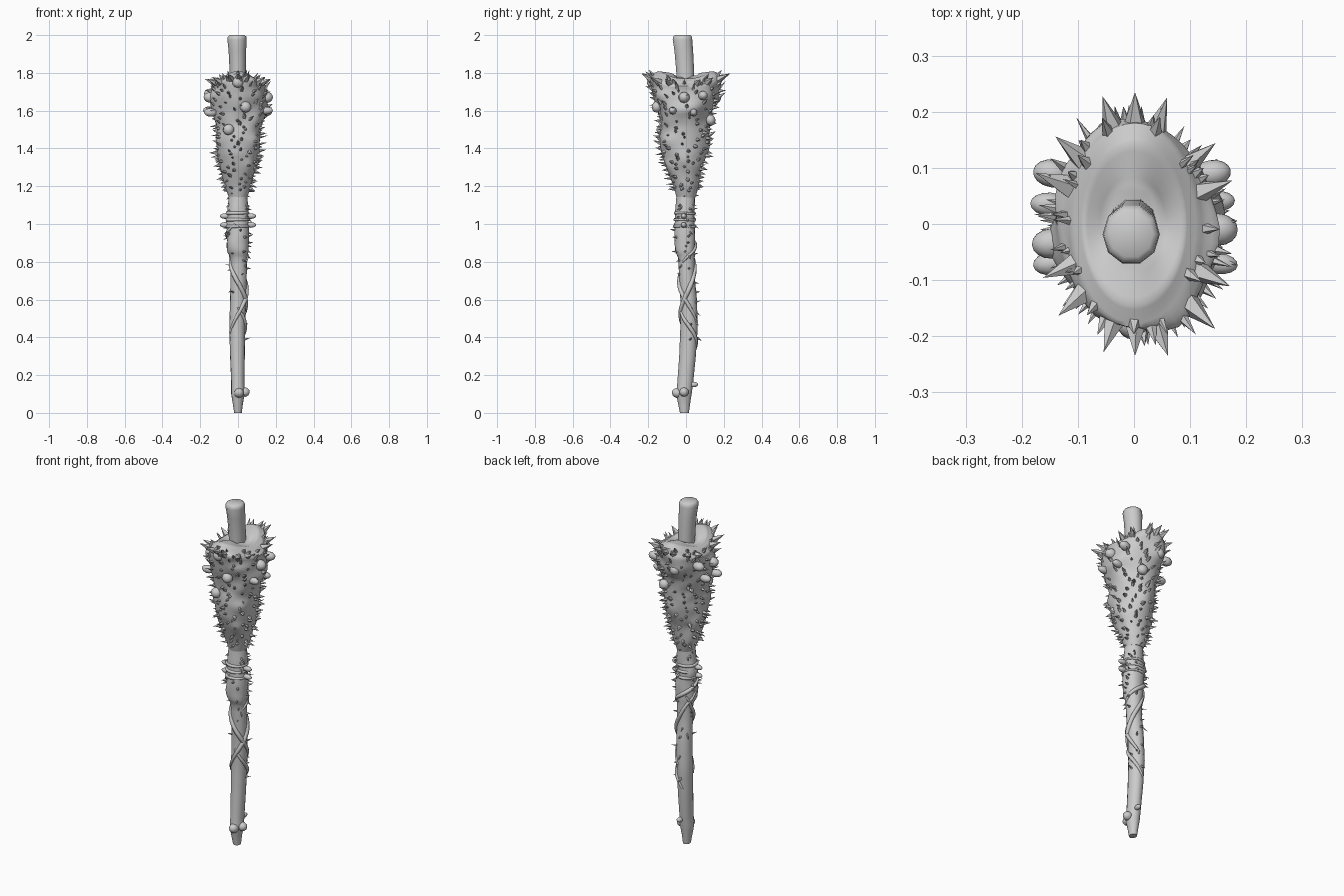
import bpy, bmesh, math, random
from mathutils import Vector

if "Cube" in bpy.data.objects:
    bpy.data.objects.remove(bpy.data.objects["Cube"])

random.seed(7)

# profiles: z, x min, x max, y min, y max
HANDLE = [(0, -.02, .02, -.032, .015), (.05, -.028, .026, -.042, .022), (.1, -.036, .036, -.052, .03),
          (.16, -.036, .034, -.046, .038), (.3, -.042, .036, -.036, .052), (.45, -.046, .038, -.03, .062),
          (.6, -.042, .044, -.03, .058), (.72, -.04, .046, -.036, .046), (.82, -.04, .048, -.042, .046),
          (.86, -.054, .055, -.058, .048), (.93, -.058, .058, -.062, .048), (1.0, -.057, .057, -.06, .046),
          (1.07, -.056, .056, -.056, .045), (1.16, -.048, .048, -.05, .047), (1.25, -.05, .05, -.05, .05)]
HEAD = [(1.14, -.047, .048, -.05, .05), (1.2, -.072, .07, -.066, .068), (1.3, -.098, .096, -.105, .085),
        (1.37, -.108, .11, -.13, .108), (1.45, -.112, .116, -.14, .122), (1.52, -.118, .122, -.138, .13),
        (1.6, -.136, .144, -.15, .138), (1.68, -.14, .146, -.178, .165), (1.74, -.134, .138, -.196, .185),
        (1.77, -.112, .115, -.185, .18), (1.785, -.09, .09, -.145, .145), (1.775, -.055, .05, -.075, .07)]
STUMP = [(1.7, -.045, .042, -.048, .048), (1.82, -.045, .042, -.055, .045), (1.92, -.05, .043, -.064, .04),
         (1.975, -.056, .046, -.073, .036), (1.992, -.054, .044, -.071, .034), (2.0, -.044, .034, -.06, .024)]


def row(profile, t):
    # smooth interpolation by row index
    i = max(0, min(len(profile) - 2, int(t)))
    f = min(1, t - i)
    return [a + (b - a) * f for a, b in zip(profile[i], profile[i + 1])]


def at_height(profile, z):
    for i in range(len(profile) - 1):
        a, b = profile[i], profile[i + 1]
        if a[0] <= z <= b[0]:
            return i + (z - a[0]) / (b[0] - a[0])
    return len(profile) - 1


def point(profile, t, a, bumps=(), saddle=0):
    z, x0, x1, y0, y1 = row(profile, t)
    c, s = math.cos(a), math.sin(a)
    k = 1
    for bt, ba, amp, w in bumps:
        d = (a - ba + math.pi) % (2 * math.pi) - math.pi
        k += amp * math.exp(-(d / .32) ** 2 - ((t - bt) / w) ** 2)
    if saddle and z > 1.7:
        z += saddle * (s * s - .4) * min(1, (z - 1.7) / .06)
    return Vector(((x0 + x1) / 2 + (x1 - x0) / 2 * c * k,
                   (y0 + y1) / 2 + (y1 - y0) / 2 * s * k, z))


def finish(name, bm, smooth=True):
    bmesh.ops.recalc_face_normals(bm, faces=bm.faces)
    me = bpy.data.meshes.new(name)
    bm.to_mesh(me)
    bm.free()
    ob = bpy.data.objects.new(name, me)
    bpy.context.collection.objects.link(ob)
    if smooth:
        bpy.ops.object.select_all(action='DESELECT')
        ob.select_set(True)
        bpy.context.view_layer.objects.active = ob
        bpy.ops.object.shade_smooth_by_angle(angle=math.radians(50))
    return ob


def loft(name, profile, sides, steps, bumps=(), saddle=0):
    bm = bmesh.new()
    n = (len(profile) - 1) * steps
    rings = [[bm.verts.new(point(profile, i / steps, 2 * math.pi * j / sides, bumps, saddle))
              for j in range(sides)] for i in range(n + 1)]
    for r, q in zip(rings, rings[1:]):
        for j in range(sides):
            k = (j + 1) % sides
            bm.faces.new((r[j], r[k], q[k], q[j]))
    bm.faces.new(rings[0][::-1])
    bm.faces.new(rings[-1])
    return finish(name, bm)


def spike(bm, base, direction, length, radius):
    d = direction.normalized()
    u = d.orthogonal().normalized()
    v = d.cross(u)
    tip = base + d * length
    tip.x = max(-.184, min(.184, tip.x))
    tip.y = max(-.235, min(.235, tip.y))
    top = bm.verts.new(tip)
    foot = [bm.verts.new(base - d * .012 + (u * math.cos(k * 1.2566) + v * math.sin(k * 1.2566)) * radius)
            for k in range(5)]
    for k in range(5):
        bm.faces.new((foot[k], foot[(k + 1) % 5], top))


# shaft and the stump above the head
hb = [(random.uniform(8.5, 13), random.uniform(0, 6.28), random.uniform(.05, .16), .4) for _ in range(16)]
loft("handle", HANDLE, 16, 3, hb)
loft("top_stump", STUMP, 10, 1)

# lumpy head
bumps = [(random.uniform(1.2, 8.6), random.uniform(0, 6.28), random.uniform(-.09, .13), .5) for _ in range(75)]
loft("lumpy_head", HEAD, 44, 5, bumps, .04)

# thorns on the head
bm = bmesh.new()
for i in range(250):
    t = .6 + 8.6 * (i + random.random()) / 250
    a = i * 2.39996 + random.uniform(-.3, .3)
    p = point(HEAD, t, a, bumps, .04)
    up = -.25 + .09 * t + random.uniform(-.35, .35)
    if t > 7.6:
        up += .5
    spike(bm, p, Vector((math.cos(a), math.sin(a), up)), random.uniform(.018, .044), random.uniform(.008, .016))
for a, n in ((math.pi / 2, 3), (-math.pi / 2, 3), (.5, 2), (2.6, 2), (3.7, 2), (-.6, 2)):
    for k in range(n):
        b = a + (k - (n - 1) / 2) * .32
        p = point(HEAD, 8.4, b, bumps, .04)
        spike(bm, p, Vector((math.cos(b), math.sin(b), .45)), .06, .022)
finish("head_thorns", bm, False)

# thorns on the handle, dense near the head and sparse below
bm = bmesh.new()
for i in range(60):
    z = random.uniform(.84, 1.17) if i < 42 else random.uniform(.38, .84)
    a = random.uniform(0, 6.28)
    p = point(HANDLE, at_height(HANDLE, z), a, hb)
    spike(bm, p, Vector((math.cos(a), math.sin(a), random.uniform(-1.1, .3))),
          random.uniform(.015, .034), random.uniform(.006, .011))
finish("handle_thorns", bm, False)


def knob(name, centre, direction, radius, length):
    # rounded stub pointing outwards
    bm = bmesh.new()
    bmesh.ops.create_uvsphere(bm, u_segments=10, v_segments=8, radius=radius)
    q = Vector(direction).to_track_quat('Z', 'Y')
    for v in bm.verts:
        v.co.z *= length / radius
        v.co = q @ v.co + Vector(centre)
    finish(name, bm)


# blunt knobs on both flanks of the head
for i, (x, y, z, r) in enumerate([(.15, -.01, 1.67, .03), (.15, -.07, 1.6, .02), (.138, .09, 1.68, .025),
                                  (-.147, -.035, 1.67, .028), (-.145, .09, 1.69, .026), (-.15, .035, 1.6, .022),
                                  (-.145, -.07, 1.59, .022), (.145, .04, 1.59, .02)]):
    knob("head_knob_%d" % i, (x, y, z), (x, y * .25, .01), r, .035)
for i, (x, y, z) in enumerate([(0, -.18, 1.75), (.04, -.155, 1.62), (-.05, -.13, 1.5), (.05, .13, 1.55), (-.04, .16, 1.67)]):
    knob("face_lump_%d" % i, (x, y, z), (x * .4, y, .02), .03, .026)

# pegs through the collar
for s in (-1, 1):
    for j, z in enumerate((.995, 1.042)):
        knob("collar_peg_%d_%d" % (s, j), (s * .066, -.012, z), (s, 0, 0), .015, .03)

# knots near the foot
knob("foot_knot_front", (.005, -.045, .105), (.1, -1, .25), .026, .03)
knob("foot_knot_side", (.036, -.01, .11), (1, -.2, .1), .025, .026)
knob("foot_peg_back", (.01, .042, .15), (.1, 1, .1), .014, .022)


def vine(name, z0, z1, a0, a1, radius, n=28):
    cu = bpy.data.curves.new(name, 'CURVE')
    cu.dimensions = '3D'
    cu.bevel_depth = radius
    cu.bevel_resolution = 1
    cu.use_fill_caps = True
    sp = cu.splines.new('POLY')
    sp.points.add(n - 1)
    for i, pt in enumerate(sp.points):
        f = i / (n - 1)
        p = point(HANDLE, at_height(HANDLE, z0 + (z1 - z0) * f), a0 + (a1 - a0) * f)
        pt.co = (*p, 1)
        pt.radius = .45 + .55 * math.sin(math.pi * f)
    ob = bpy.data.objects.new(name, cu)
    bpy.context.collection.objects.link(ob)


# vines wound around the grip and the collar bands
vine("vine_left", .42, .9, -2.8, 3.2, .013)
vine("vine_right", .48, .88, 1.2, -4.2, .013)
vine("vine_lower", .34, .56, 1.9, -1.6, .011)
vine("vine_upper", .8, 1.0, -.5, 4.5, .012)
for j, z in enumerate((.985, 1.02, 1.055)):
    vine("collar_band_%d" % j, z, z + .004, 0, 6.6, .01)
